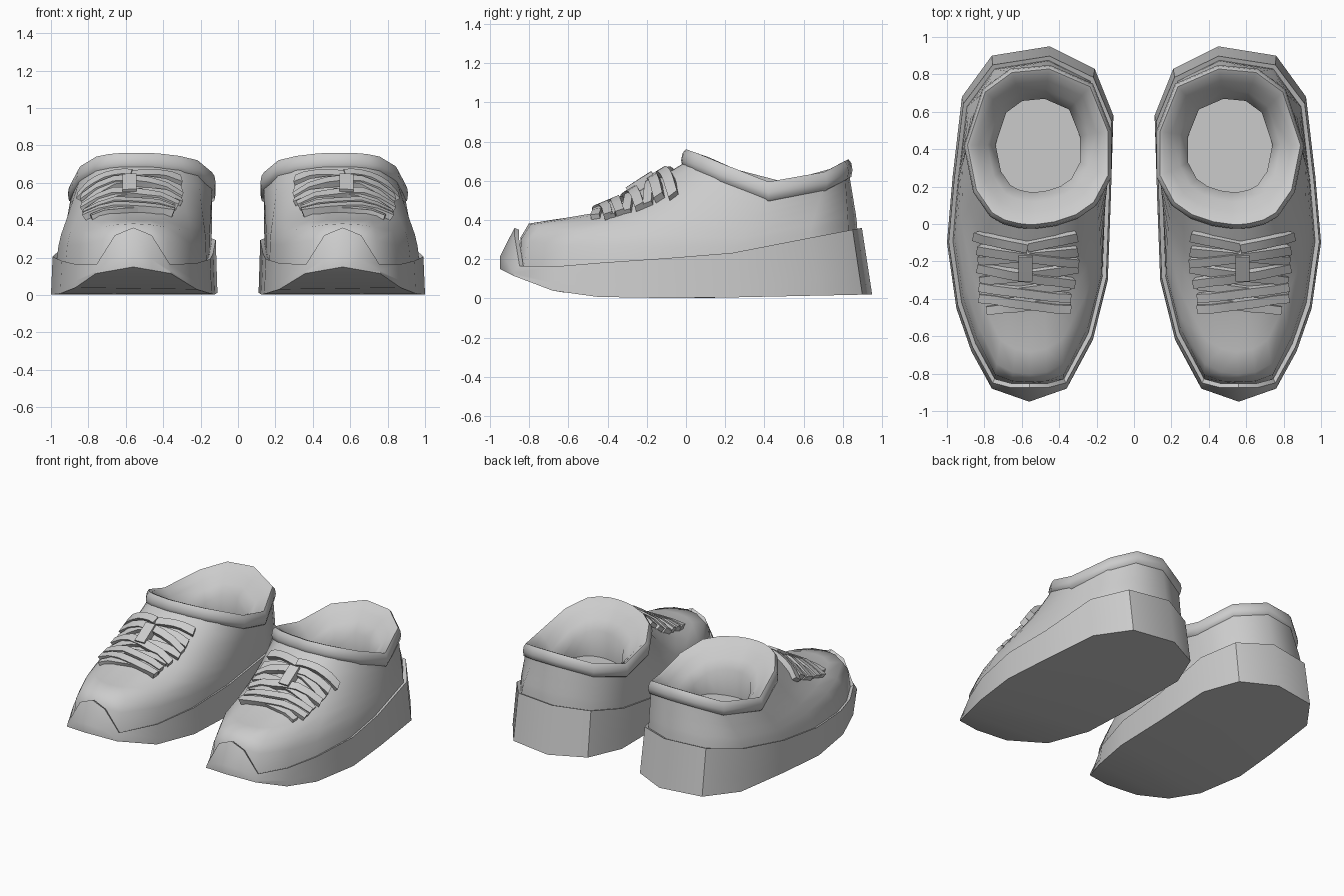
import bpy, bmesh, math
from mathutils import Vector
from mathutils.bvhtree import BVHTree

if "Cube" in bpy.data.objects:
    bpy.data.objects.remove(bpy.data.objects["Cube"])


def interp(table, v):
    if v <= table[0][0]:
        return table[0][1]
    for (a, p), (b, q) in zip(table, table[1:]):
        if v <= b:
            return p + (q - p) * (v - a) / (b - a)
    return table[-1][1]


def make_object(name, verts, faces, angle=40):
    """Mesh for one shoe, mirrored across x = 0 into the pair."""
    me = bpy.data.meshes.new(name)
    me.from_pydata([tuple(v) for v in verts], [], faces)
    bm = bmesh.new()
    bm.from_mesh(me)
    bmesh.ops.recalc_face_normals(bm, faces=bm.faces)
    bm.to_mesh(me)
    bm.free()
    me.shade_smooth()
    me.set_sharp_from_angle(angle=math.radians(angle))
    ob = bpy.data.objects.new(name, me)
    bpy.context.collection.objects.link(ob)
    ob.modifiers.new("pair", 'MIRROR').use_mirror_merge = False
    return ob


def loft(rings):
    n = len(rings[0])
    verts = [v for r in rings for v in r]
    faces = [(k * n + i, k * n + (i + 1) % n, (k + 1) * n + (i + 1) % n, (k + 1) * n + i)
             for k in range(len(rings) - 1) for i in range(n)]
    return verts, faces


# matched outlines, counter-clockwise from the toe: sole edge and collar edge
SOLE = [(.56, -.95), (.66, -.915), (.76, -.88), (.87, -.68), (.95, -.45), (1, -.1),
        (.97, .25), (.92, .68), (.76, .9), (.45, .95), (.21, .83), (.11, .58),
        (.125, .1), (.14, -.3), (.22, -.62), (.36, -.88), (.46, -.915)]
COLLAR = [(.53, -.025), (.57, -.025), (.62, -.02), (.7, 0), (.77, .04), (.86, .17),
          (.91, .42), (.81, .72), (.66, .83), (.45, .85), (.22, .75), (.12, .5),
          (.12, .25), (.2, .1), (.3, .03), (.42, -.01), (.49, -.02)]
N = len(SOLE)
BOTTOM_Z = [(-.95, .15), (-.75, .05), (-.48, .008), (0, 0), (.95, .02)]
RIM_Z = [(-.85, .165), (-.7, .16), (-.4, .185), (.2, .225), (.4, .265), (.9, .36)]
COLLAR_Z = [(-.02, .715), (.1, .675), (.2, .63), (.42, .55), (.5, .55), (.72, .6), (.85, .665)]
TOE_BUMP = {0: .36, 1: .32, N - 1: .32}

# sole with raised toe bumper
bottom, mid, rim, lip, base = [], [], [], [], []
for i, (x, y) in enumerate(SOLE):
    rx = .555 + (x - .555) * .98
    ry = y * .945 if y > 0 else max(-.875, y * .965)
    rz = interp(RIM_Z, ry)
    tz = TOE_BUMP.get(i, rz)
    bz = interp(BOTTOM_Z, y)
    bottom.append((x, y, bz))
    t = .3
    my = y if y < -.8 else y + (ry - y) * t
    mid.append((x + (rx - x) * t, my, bz + (tz - bz) * t))
    rim.append((rx, ry, tz))
    ix, iy = .555 + (rx - .555) * .945, ry * .975
    lip.append((ix, iy, tz - .01))
    base.append(Vector((.555 + (rx - .555) * .95, iy, rz - .02)))
verts, faces = loft([bottom, mid, rim, lip])
faces.append((0, 1, N - 1))
faces += [(i, i + 1, N - i - 1, N - i) for i in range(1, N // 2)]
make_object("sole", verts, faces)

# upper: each radial strip blends from a toe profile to a side profile
TOE_S = [0, .01, .06, .2, .43, .62, .8, 1]
TOE_H = [0, .3, .43, .465, .51, .63, .81, 1]
SIDE_S = [0, .08, .2, .4, .55, .7, .85, 1]
SIDE_H = [0, .16, .3, .47, .61, .74, .87, 1]
FRONT = {0: 1, 1: .92, 2: .75, 3: .5, 4: .3, 5: .1}
CENTRE = Vector((.515, .43))


def collar_point(i, scale, dz):
    c = Vector(COLLAR[i])
    p = CENTRE + (c - CENTRE) * scale
    return Vector((p.x, p.y, interp(COLLAR_Z, c.y) + dz))


rings = []
for ts, th, ss, sh in zip(TOE_S, TOE_H, SIDE_S, SIDE_H):
    ring = []
    for i in range(N):
        f = FRONT.get(min(i, N - i), 0)
        s, h = ss + (ts - ss) * f, sh + (th - sh) * f
        b, c = base[i], collar_point(i, .955, -.02)
        ring.append(Vector((b.x + (c.x - b.x) * s, b.y + (c.y - b.y) * s, b.z + (c.z - b.z) * h)))
    rings.append(ring)
uv, uf = loft(rings)
make_object("upper", uv, uf, 60)

# padded collar, lining and insole
PROFILE = [(.93, -.06), (.985, -.045), (1, -.01), (.985, .025), (.95, .045), (.9, .035),
           (.8, -.005), (.68, -.06), (.57, -.125)]
rings = [[collar_point(i, s, dz) for i in range(N)] for s, dz in PROFILE]
rings.append([Vector((p.x, p.y, .4)) for p in rings[-1]])
verts, faces = loft(rings)
last = (len(rings) - 1) * N
faces.append(tuple(range(last, last + N)))
make_object("collar_and_lining", verts, faces, 50)

# laces draped on the upper
surface = BVHTree.FromPolygons(uv, uf)


def drape(x, y):
    hit, normal, _, _ = surface.ray_cast(Vector((x, y, 2)), Vector((0, 0, -1)))
    if hit is None:
        return Vector((x, y, .68)), Vector((0, -.5, .87))
    return hit, normal if normal.z > 0 else -normal


def strap(name, a, b, width, low, high, steps=6):
    a, b = Vector(a), Vector(b)
    d = (b - a).normalized()
    side = Vector((-d.y, d.x)) * width / 2
    rows = []
    for k in range(steps + 1):
        p = a.lerp(b, k / steps)
        _, n = drape(*p)
        l, r = drape(*(p + side))[0], drape(*(p - side))[0]
        rows.append([l + n * low, r + n * low, r + n * high, l + n * high])
    v, f = loft(rows)
    f += [(0, 1, 2, 3), tuple(range(len(v) - 4, len(v)))]
    make_object(name, v, f)


LACES = [((.31, -.06), (.57, -.115)), ((.57, -.115), (.83, -.06)),
         ((.31, -.14), (.82, -.19)), ((.82, -.13), (.31, -.2)),
         ((.31, -.23), (.81, -.3)), ((.82, -.23), (.33, -.31)),
         ((.35, -.32), (.81, -.38)), ((.81, -.33), (.35, -.39)),
         ((.35, -.4), (.78, -.46)), ((.81, -.39), (.35, -.45))]
for i, (a, b) in enumerate(LACES):
    lift = .01 * (i % 2)
    strap(f"lace_{i + 1}", a, b, .045, -.01, .028 + lift)
strap("lace_knot", (.58, -.15), (.58, -.28), .075, 0, .052, 3)
